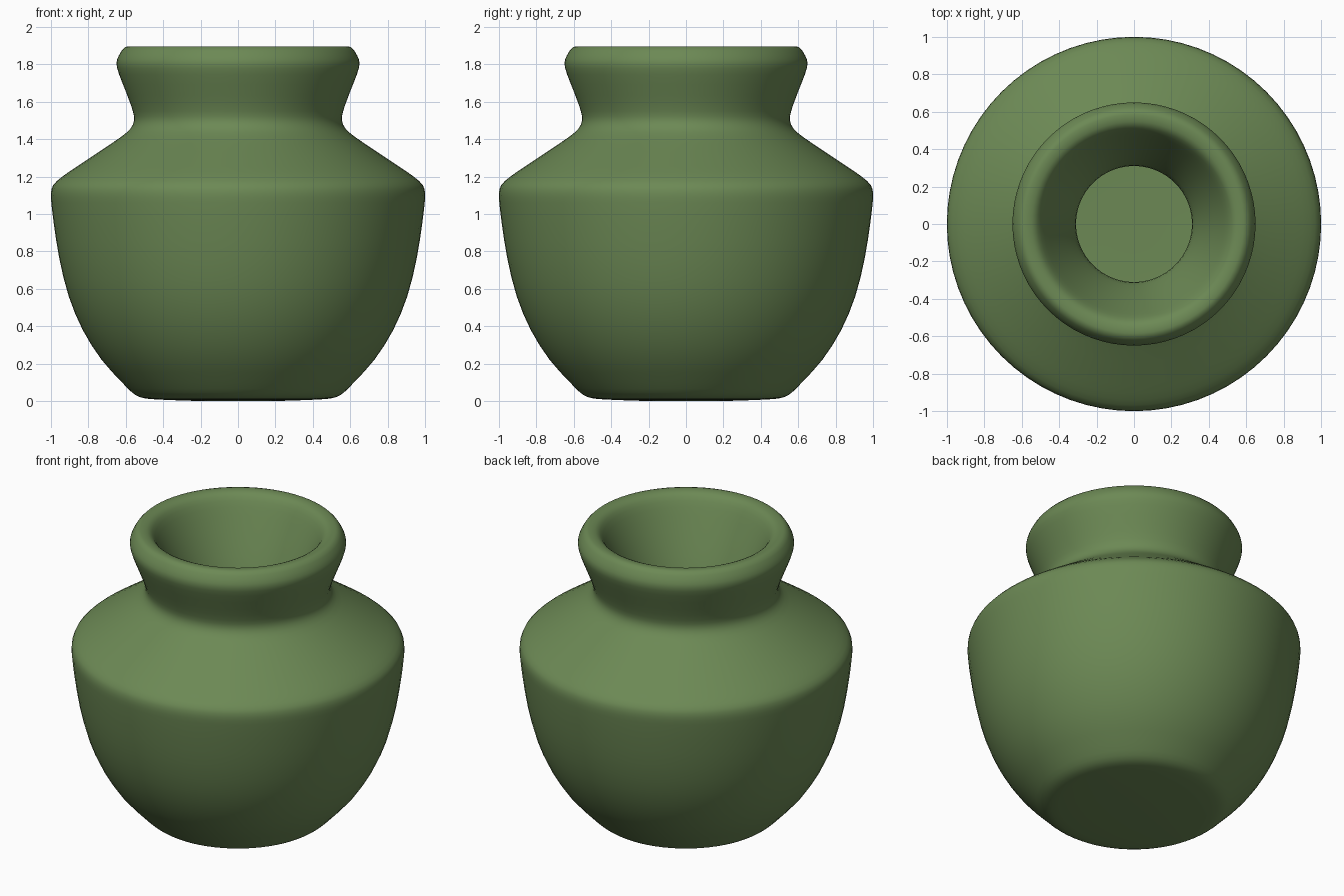
import bpy, bmesh, math
from mathutils import Vector

if "Cube" in bpy.data.objects:
    bpy.data.objects.remove(bpy.data.objects["Cube"])

SEGMENTS = 72

# Outer wall, lip and hollow interior as (radius, height), from base centre to floor centre
PROFILE = [
    (0, 0), (0.25, 0.002), (0.45, 0.01), (0.52, 0.02), (0.565, 0.045),
    (0.62, 0.1), (0.73, 0.222), (0.83, 0.38), (0.905, 0.56), (0.955, 0.76),
    (0.985, 0.95), (0.998, 1.06), (1.0, 1.11), (0.988, 1.155), (0.94, 1.2),
    (0.86, 1.255), (0.74, 1.335), (0.625, 1.413), (0.575, 1.457), (0.556, 1.5),
    (0.562, 1.55), (0.592, 1.635), (0.635, 1.745), (0.65, 1.805),
    (0.636, 1.85), (0.605, 1.892), (0.565, 1.896), (0.53, 1.885), (0.5, 1.85),
    (0.46, 1.77), (0.39, 1.62), (0.33, 1.48), (0.31, 1.4), (0.34, 1.32),
    (0.5, 1.2), (0.69, 1.07), (0.75, 0.98), (0.73, 0.75), (0.66, 0.5),
    (0.55, 0.32), (0.45, 0.245), (0.3, 0.23), (0, 0.23),
]


def smooth_profile(points, steps=2):
    """Catmull-Rom refinement of the profile."""
    p = [Vector(q) for q in points]
    out = []
    for i in range(len(p) - 1):
        a, b, c, d = p[max(i - 1, 0)], p[i], p[i + 1], p[min(i + 2, len(p) - 1)]
        for s in range(steps):
            t = s / steps
            out.append(0.5 * (2 * b + (c - a) * t + (2 * a - 5 * b + 4 * c - d) * t * t
                              + (3 * b - a - 3 * c + d) * t ** 3))
    return out + [p[-1]]


# Vase body: spin the profile around z
bm = bmesh.new()
verts = [bm.verts.new((max(q.x, 0), 0, max(q.y, 0))) for q in smooth_profile(PROFILE)]
edges = [bm.edges.new(pair) for pair in zip(verts, verts[1:])]
bmesh.ops.spin(bm, geom=verts + edges, cent=(0, 0, 0), axis=(0, 0, 1),
               angle=math.tau, steps=SEGMENTS)
bmesh.ops.remove_doubles(bm, verts=bm.verts, dist=0.0001)
bmesh.ops.recalc_face_normals(bm, faces=bm.faces)
for f in bm.faces:
    f.smooth = True
mesh = bpy.data.meshes.new("vase")
bm.to_mesh(mesh)
bm.free()
vase = bpy.data.objects.new("vase", mesh)
bpy.context.collection.objects.link(vase)

# Green glaze
glaze = bpy.data.materials.new("green_glaze")
glaze.diffuse_color = (0.15, 0.25, 0.09, 1)
glaze.use_nodes = True
glaze.node_tree.nodes["Principled BSDF"].inputs["Base Color"].default_value = glaze.diffuse_color
mesh.materials.append(glaze)
